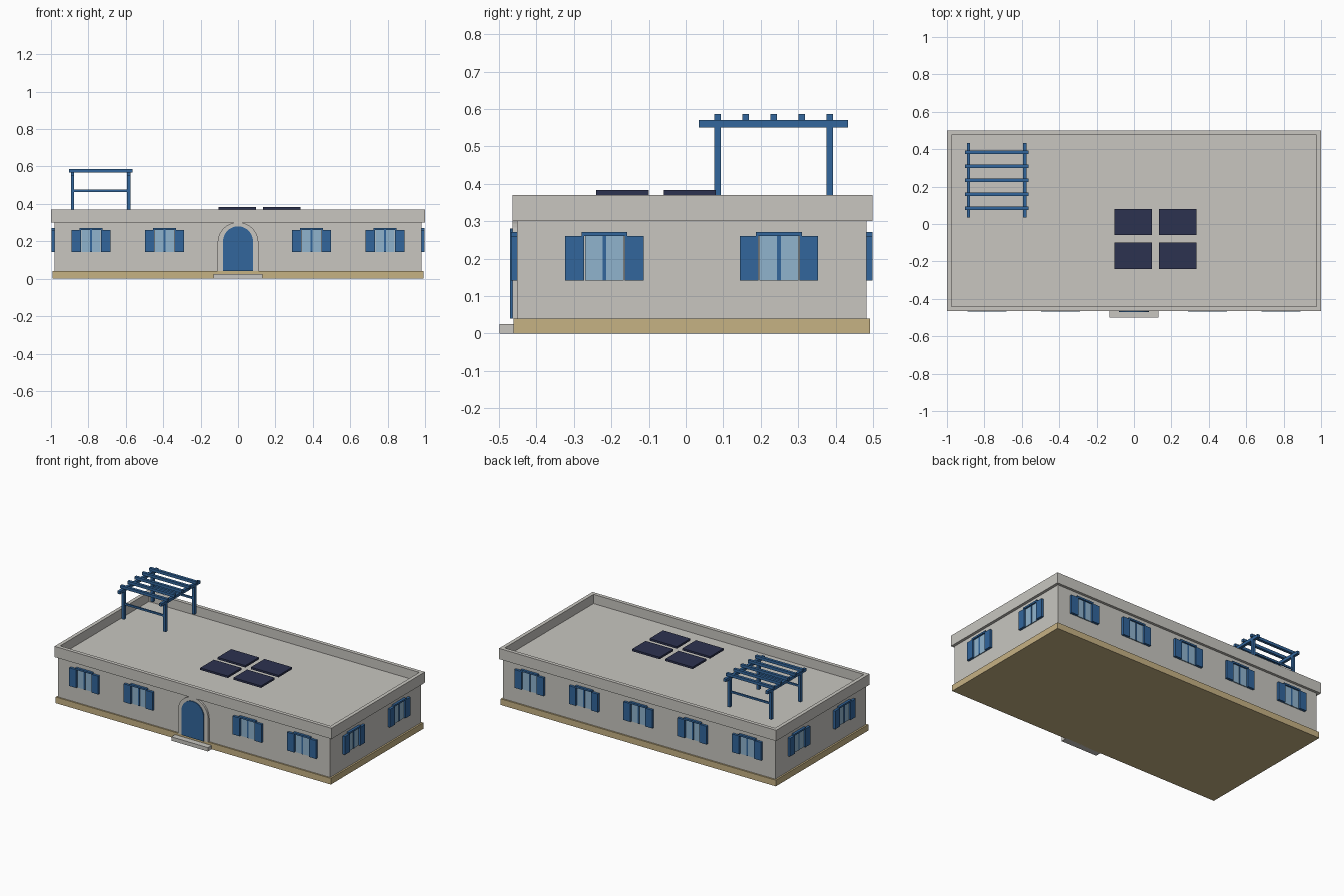
import bpy, bmesh, math
from mathutils import Matrix, Vector

if "Cube" in bpy.data.objects:
    bpy.data.objects.remove(bpy.data.objects["Cube"])


def material(name, rgb):
    m = bpy.data.materials.new(name)
    m.diffuse_color = (*[(c / 255 / 12.92 if c < 11 else ((c / 255 + 0.055) / 1.055) ** 2.4) for c in rgb], 1)
    m.use_nodes = True
    m.node_tree.nodes["Principled BSDF"].inputs["Base Color"].default_value = m.diffuse_color
    return m


PLASTER = material("plaster", (200, 198, 192))
STONE = material("sandstone", (198, 178, 132))
BLUE = material("blue_paint", (50, 102, 156))
GLASS = material("window_glass", (144, 180, 206))
PANEL = material("solar_panel_navy", (44, 50, 80))


def finish(name, bm, mat):
    bmesh.ops.recalc_face_normals(bm, faces=bm.faces)
    me = bpy.data.meshes.new(name)
    bm.to_mesh(me)
    bm.free()
    me.materials.append(mat)
    ob = bpy.data.objects.new(name, me)
    bpy.context.collection.objects.link(ob)
    return ob


def box(name, x, y, z, mat, place=Matrix()):
    """Box from (min, max) ranges, optionally moved by a matrix."""
    bm = bmesh.new()
    bmesh.ops.create_cube(bm, size=1)
    for v in bm.verts:
        v.co = place @ Vector([(r[0] + r[1]) / 2 + c * (r[1] - r[0])
                               for r, c in zip((x, y, z), v.co)])
    return finish(name, bm, mat)


def mid(c, w):
    return (c - w / 2, c + w / 2)


# Walls and plinth
FRONT, BACK, SIDE = -0.452, 0.482, 0.982
CY = (FRONT + BACK) / 2
box("plinth", (-0.993, 0.993), (-0.461, 0.492), (0, 0.04), STONE)
box("walls", (-SIDE, SIDE), (FRONT, BACK), (0.04, 0.30), PLASTER)

# Parapet with sunken flat roof
bm = bmesh.new()
bmesh.ops.create_cube(bm, size=1)
for v in bm.verts:
    v.co = Vector((v.co.x * 2, 0.0175 + v.co.y * 0.963, 0.335 + v.co.z * 0.07))
top = max(bm.faces, key=lambda f: f.calc_center_median().z)
bmesh.ops.inset_region(bm, faces=[top], thickness=0.034)
bmesh.ops.translate(bm, verts=bmesh.ops.extrude_discrete_faces(bm, faces=[top])["faces"][0].verts,
                    vec=(0, 0, -0.06))
finish("parapet_and_roof", bm, PLASTER)


# Windows: built facing -y at the origin, then placed on each wall
def window(place):
    box("window_glass", mid(0, 0.104), (-0.006, 0.002), (0.142, 0.262), GLASS, place)
    box("window_mullion", mid(0, 0.01), (-0.009, 0.002), (0.142, 0.262), BLUE, place)
    box("window_lintel", mid(0, 0.122), (-0.016, 0.002), (0.260, 0.271), BLUE, place)
    for s in (-1, 1):
        box("window_shutter", mid(s * 0.0795, 0.05), (-0.016, 0.002), (0.142, 0.261), BLUE, place)


for i in range(-2, 3):
    x = i * 0.393
    if i:
        window(Matrix.Translation((x, FRONT, 0)))
    window(Matrix.Translation((x, BACK, 0)) @ Matrix.Rotation(math.pi, 4, 'Z'))
for s in (-1, 1):
    for t in (-1, 1):
        window(Matrix.Translation((s * SIDE, CY + t * 0.2335, 0)) @ Matrix.Rotation(s * math.pi / 2, 4, 'Z'))


# Arched doorway
def arch(name, r, spring, y0, y1, mat, n=16):
    pts = [(-r, 0.04), (r, 0.04)]
    pts += [(r * math.cos(math.pi * k / n), spring + r * math.sin(math.pi * k / n)) for k in range(n + 1)]
    bm = bmesh.new()
    face = bm.faces.new([bm.verts.new((x, y0, z)) for x, z in pts])
    ext = bmesh.ops.extrude_face_region(bm, geom=[face])["geom"]
    bmesh.ops.translate(bm, verts=[g for g in ext if isinstance(g, bmesh.types.BMVert)], vec=(0, y1 - y0, 0))
    finish(name, bm, mat)


arch("door_surround", 0.109, 0.193, -0.464, FRONT + 0.002, PLASTER)
arch("door", 0.08, 0.20, -0.470, -0.460, BLUE)
box("doorstep", (-0.132, 0.132), (-0.499, -0.455), (0, 0.025), PLASTER)

# Solar panels
for x in (-0.005, 0.235):
    for y in (-0.17, 0.01):
        box("solar_panel", mid(x, 0.2), mid(y, 0.14), (0.370, 0.383), PANEL)

# Rooftop pergola
PX, PY = (-0.885, -0.584), (0.085, 0.384)
for x in PX:
    box("pergola_beam", mid(x, 0.018), (0.035, 0.433), (0.551, 0.570), BLUE)
    for y in PY:
        box("pergola_post", mid(x, 0.018), mid(y, 0.018), (0.370, 0.552), BLUE)
for y in PY:
    box("pergola_rail", PX, mid(y, 0.010), (0.464, 0.476), BLUE)
for k in range(5):
    box("pergola_rafter", (-0.904, -0.565), mid(0.085 + k * 0.07475, 0.018), (0.569, 0.587), BLUE)
